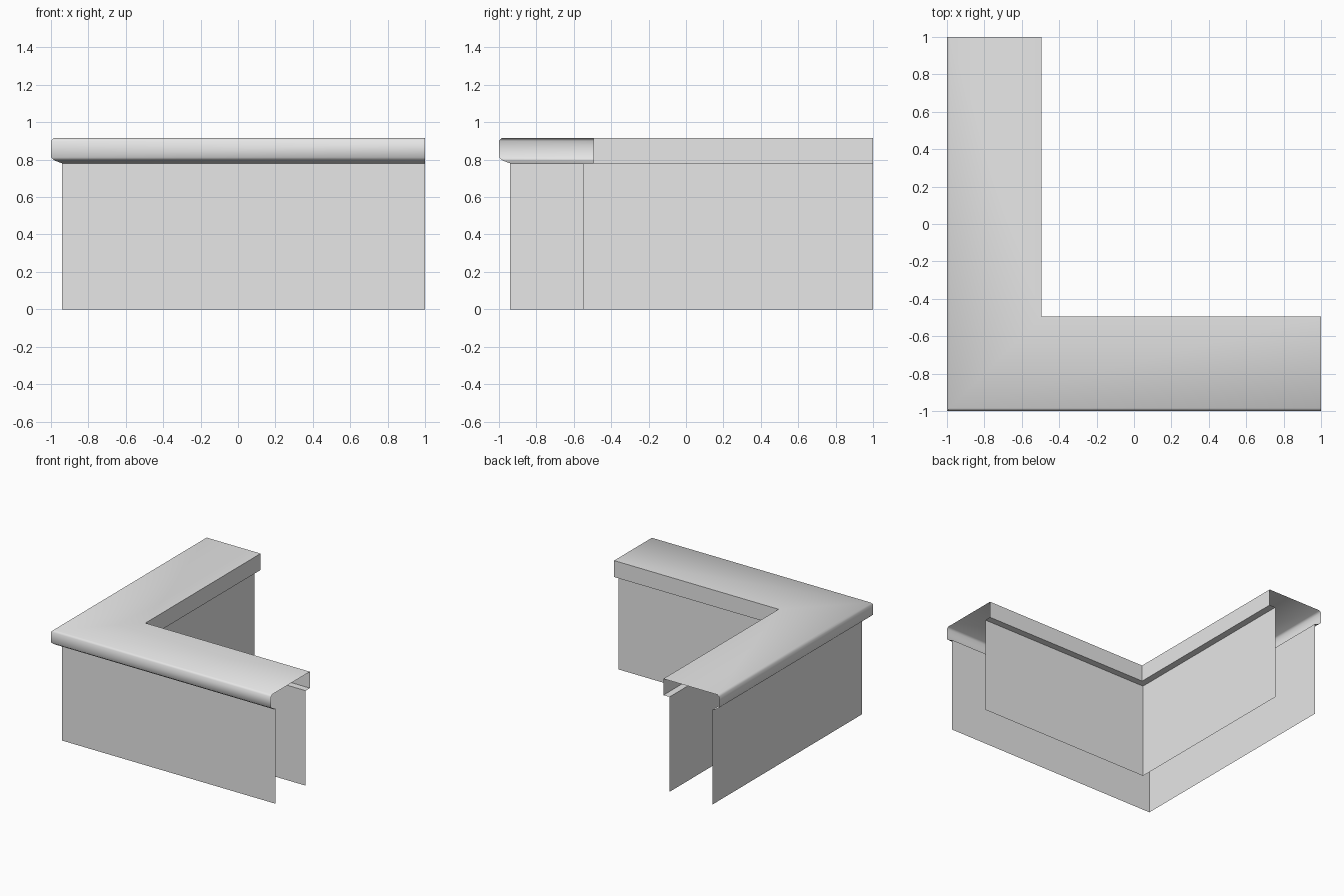
import bpy
import bmesh
import math

cube = bpy.data.objects.get("Cube")
if cube:
    bpy.data.objects.remove(cube, do_unlink=True)

grey = bpy.data.materials.new("light_grey")
grey.use_nodes = True
colour = (0.8, 0.8, 0.8, 1)
grey.diffuse_color = colour
grey.node_tree.nodes["Principled BSDF"].inputs["Base Color"].default_value = colour

END = 1.0


def sweep_corner(name, profile, smooth_angle=None):
    """Sweep an open profile of (offset, height) round a mitred right-angle corner."""
    bm = bmesh.new()
    rings = [
        [bm.verts.new(p) for p in ((d, END, z), (d, d, z), (END, d, z))]
        for d, z in profile
    ]
    for lower, upper in zip(rings, rings[1:]):
        for i in range(2):
            bm.faces.new((lower[i], lower[i + 1], upper[i + 1], upper[i]))
    mesh = bpy.data.meshes.new(name)
    bm.to_mesh(mesh)
    bm.free()
    mesh.materials.append(grey)
    obj = bpy.data.objects.new(name, mesh)
    bpy.context.collection.objects.link(obj)
    if smooth_angle:
        bpy.ops.object.select_all(action="DESELECT")
        obj.select_set(True)
        bpy.context.view_layer.objects.active = obj
        bpy.ops.object.shade_smooth_by_angle(angle=math.radians(smooth_angle))
    return obj


OUTER, INNER = -0.94, -0.55
LEDGE, TOP = 0.78, 0.915

# Thin upright wall sheets
sweep_corner("outer_wall", [(OUTER, 0), (OUTER, LEDGE)])
sweep_corner("inner_wall", [(INNER, LEDGE), (INNER, 0)])

# Hollow coping: rounded nose outside, square drop and return inside
sweep_corner("coping", [
    (OUTER, LEDGE), (-0.98, 0.795), (-1, 0.812), (-1, 0.9),
    (-0.985, TOP), (-0.495, TOP), (-0.495, LEDGE), (INNER, LEDGE),
], smooth_angle=50)
